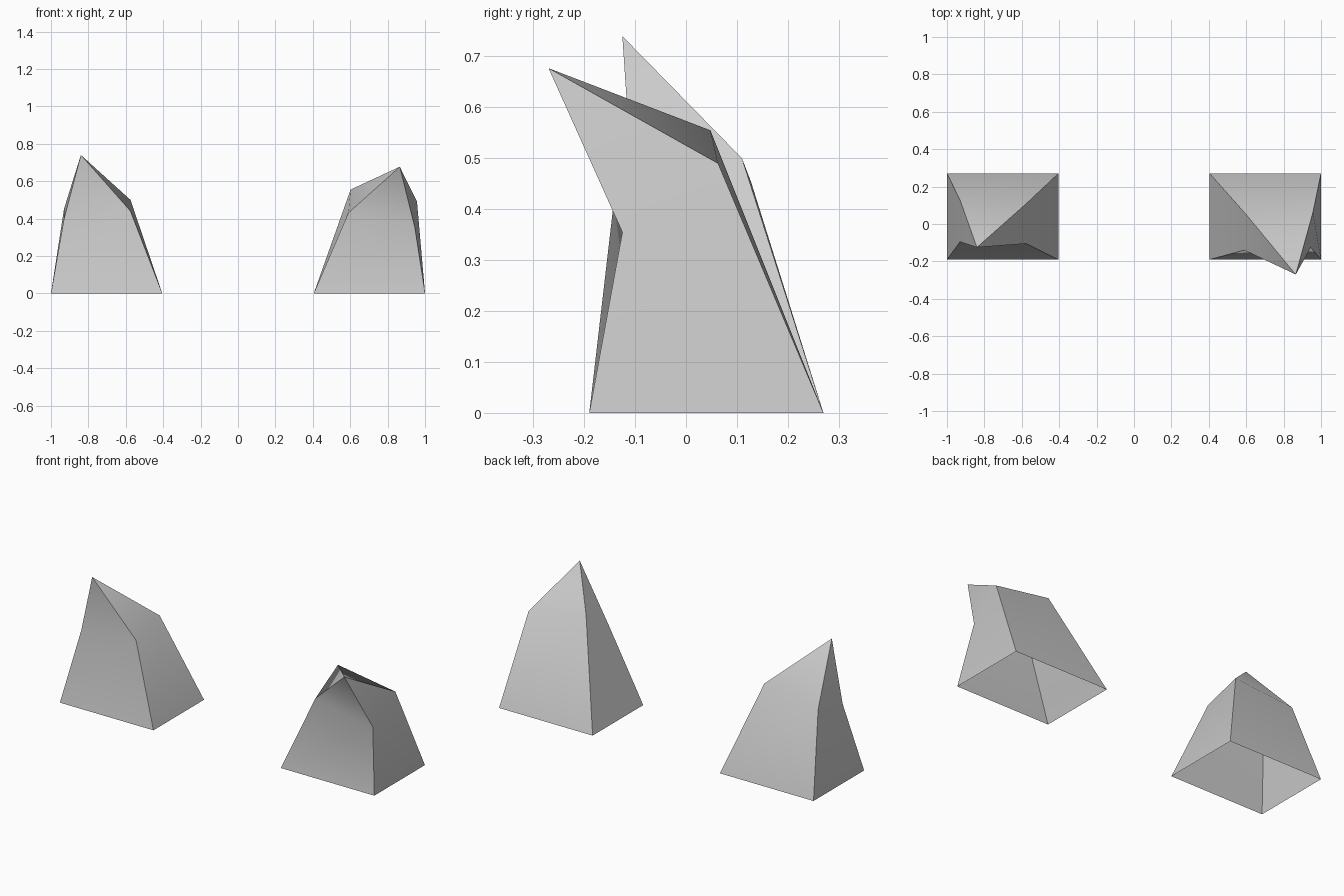
import bpy
import bmesh

cube = bpy.data.objects.get("Cube")
if cube:
    bpy.data.objects.remove(cube, do_unlink=True)

# Single flat stone colour
stone = bpy.data.materials.new("stone_grey")
stone.use_nodes = True
color = (0.6, 0.6, 0.6, 1.0)
stone.diffuse_color = color
stone.node_tree.nodes["Principled BSDF"].inputs["Base Color"].default_value = color

BACK, FRONT = 0.27, -0.19


def make_rock(name, x0, x1, shoulder, peak):
    """Open-bottomed four-sided spike: rectangular foot, shoulder ring, peak.
    Rings run front-left, front-right, back-right, back-left in plan."""
    foot = [(x0, FRONT, 0), (x1, FRONT, 0), (x1, BACK, 0), (x0, BACK, 0)]
    bm = bmesh.new()
    low = [bm.verts.new(p) for p in foot]
    mid = [bm.verts.new(p) for p in shoulder]
    top = bm.verts.new(peak)
    for i in range(4):
        j = (i + 1) % 4
        bm.faces.new((low[i], low[j], mid[j], mid[i]))
        bm.faces.new((mid[i], mid[j], top))
    for face in bm.faces:
        face.smooth = True
    # Each side is smooth over its bend; the four corner ridges stay sharp
    for i in range(4):
        bm.edges.get((low[i], mid[i])).smooth = False
        bm.edges.get((mid[i], top)).smooth = False
    mesh = bpy.data.meshes.new(name)
    bm.to_mesh(mesh)
    bm.free()
    mesh.materials.append(stone)
    rock = bpy.data.objects.new(name, mesh)
    bpy.context.collection.objects.link(rock)
    return rock


# Tall upright rock
make_rock("right_rock", -1.0, -0.405,
          [(-0.93, -0.095, 0.40), (-0.575, -0.105, 0.44),
           (-0.575, 0.11, 0.50), (-0.93, 0.128, 0.453)],
          (-0.84, -0.125, 0.74))

# Rock whose peak overhangs the front
make_rock("left_rock", 0.405, 1.0,
          [(0.59, -0.14, 0.43), (0.945, -0.125, 0.355),
           (0.957, 0.063, 0.49), (0.602, 0.048, 0.555)],
          (0.865, -0.27, 0.677))
